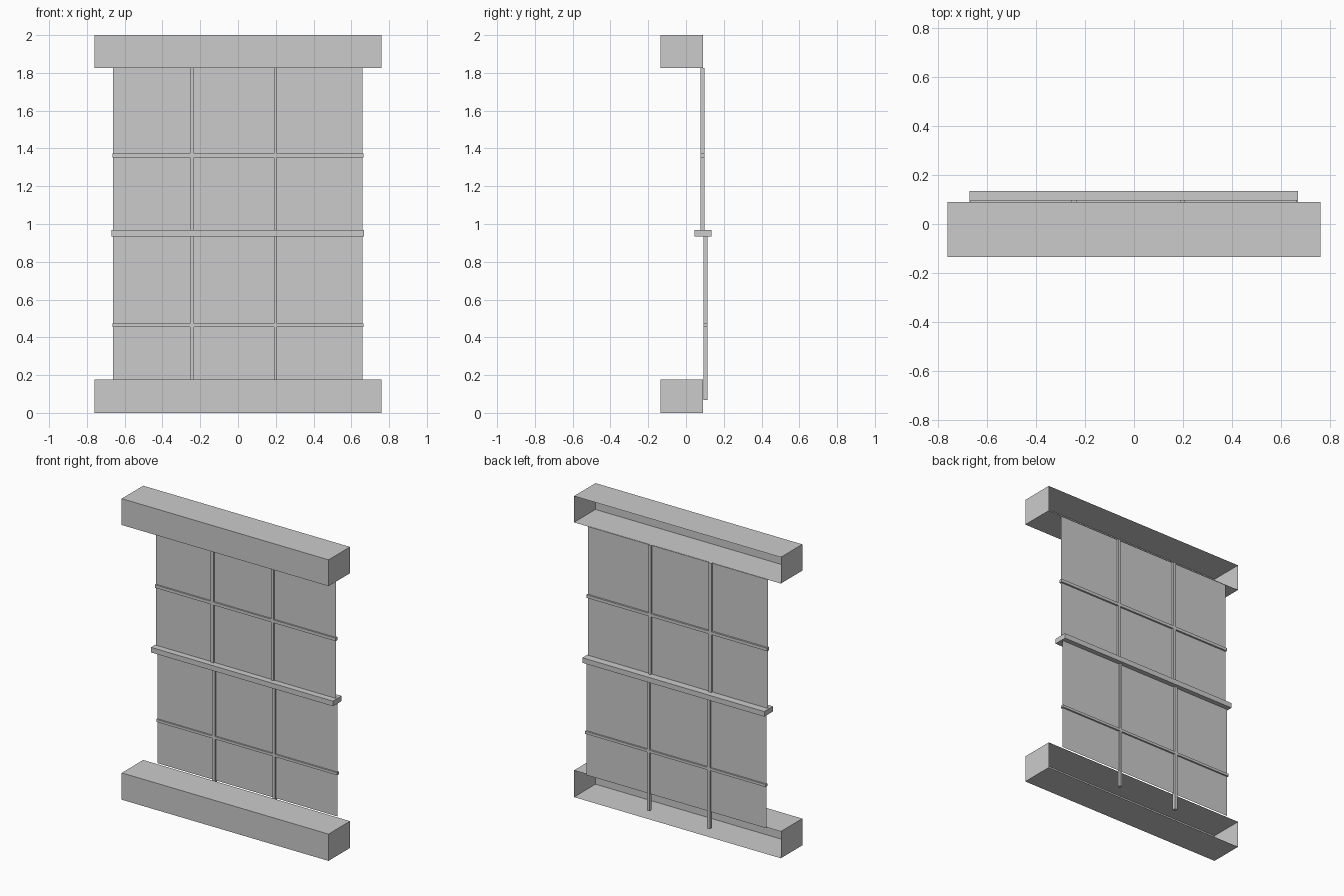
import bpy, bmesh

if "Cube" in bpy.data.objects:
    bpy.data.objects.remove(bpy.data.objects["Cube"])


def box(name, x, y, z, open_back=False):
    """Box between (min, max) pairs, optionally without its +y face."""
    bm = bmesh.new()
    bmesh.ops.create_cube(bm, size=1)
    for v in bm.verts:
        for i, (lo, hi) in enumerate((x, y, z)):
            v.co[i] = lo if v.co[i] < 0 else hi
    if open_back:
        bm.normal_update()
        bmesh.ops.delete(bm, geom=[f for f in bm.faces if f.normal.y > 0.9],
                         context='FACES_ONLY')
    me = bpy.data.meshes.new(name)
    bm.to_mesh(me)
    bm.free()
    ob = bpy.data.objects.new(name, me)
    bpy.context.collection.objects.link(ob)


def pane(name, x, y, z):
    """Single upright sheet of glass."""
    me = bpy.data.meshes.new(name)
    me.from_pydata([(x[0], y, z[0]), (x[1], y, z[0]),
                    (x[1], y, z[1]), (x[0], y, z[1])], [], [(0, 1, 2, 3)])
    ob = bpy.data.objects.new(name, me)
    bpy.context.collection.objects.link(ob)


# stone lintel and sill, hollow towards the wall
for name, z in (("lintel", (1.825, 2.0)), ("sill", (0.0, 0.178))):
    box(name, (-0.76, 0.76), (-0.135, 0.09), z, True)

# sashes: name, bar depth, glass plane, glass heights, mullion bottom, cross bar
sashes = (
    ("upper", (0.076, 0.098), 0.086, (0.95, 1.826), 0.95, (1.353, 1.373)),
    ("lower", (0.092, 0.113), 0.102, (0.178, 0.95), 0.067, (0.456, 0.473)),
)
for name, depth, glass_y, glass_z, bottom, bar_z in sashes:
    pane(name + "_glass", (-0.663, 0.659), glass_y, glass_z)
    box(name + "_cross_bar", (-0.665, 0.664), depth, bar_z)
    for side, x in (("left", (-0.255, -0.233)), ("right", (0.19, 0.207))):
        box(f"{name}_{side}_mullion", x, depth, (bottom, glass_z[1]))

# meeting rail between the sashes
box("meeting_rail", (-0.67, 0.667), (0.044, 0.135), (0.934, 0.968))
